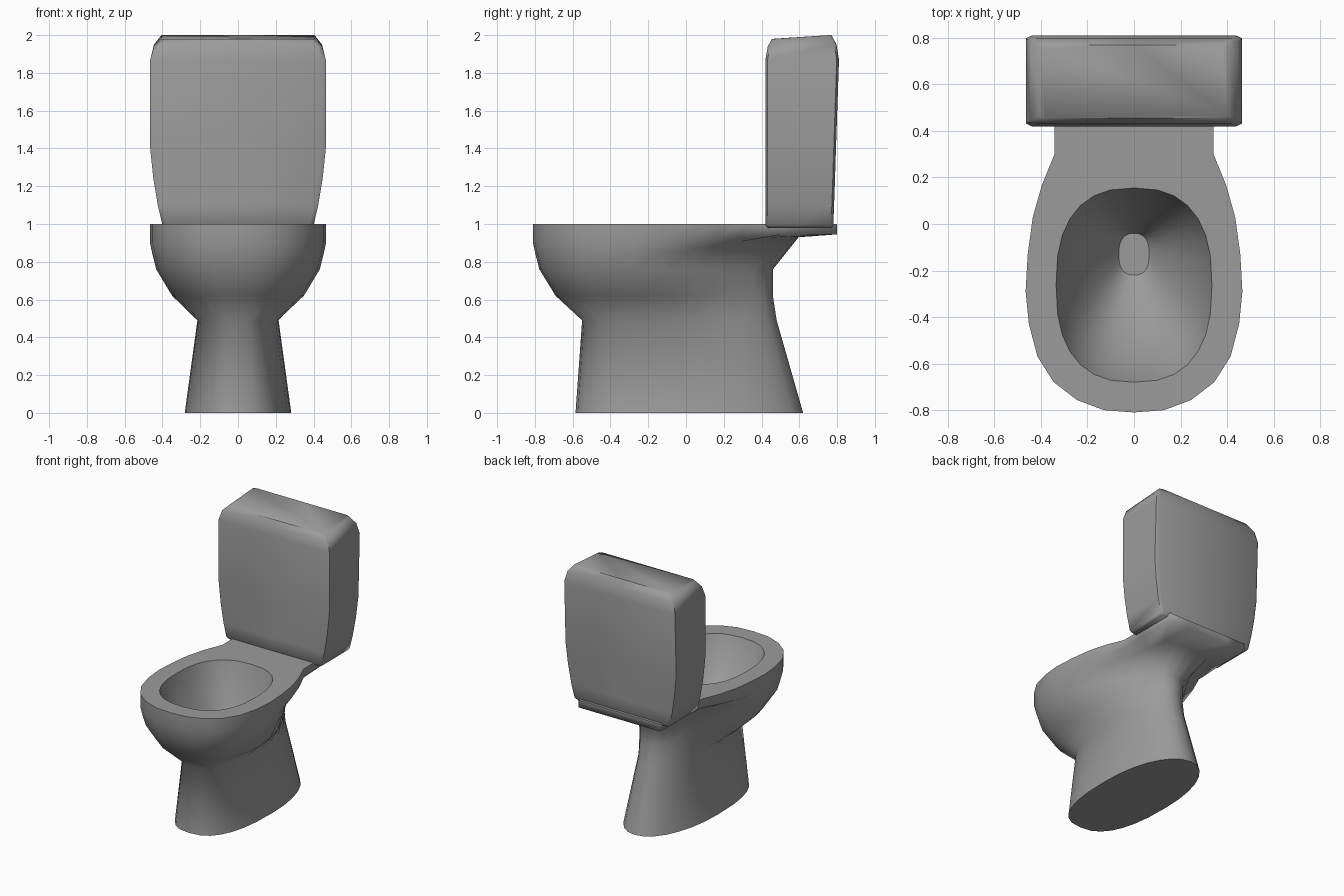
import bpy, bmesh
from math import sin, cos, pi

if "Cube" in bpy.data.objects:
    bpy.data.objects.remove(bpy.data.objects["Cube"])

N = 14  # segments along half an outline, front centre to back centre
grey = bpy.data.materials.new("dark_grey")
grey.diffuse_color = (.33, .33, .33, 1)
grey.use_nodes = True
grey.node_tree.nodes["Principled BSDF"].inputs["Base Color"].default_value = grey.diffuse_color


def mirror_ring(half):
    """Close a half outline whose ends lie on x = 0."""
    return half + [(-x, y, z) for x, y, z in half[-2:0:-1]]


def oval(z, w, y0, y1, p=0.9, p_back=None):
    cy, ry = (y0 + y1) / 2, (y1 - y0) / 2
    half = []
    for i in range(N + 1):
        s, c = abs(sin(pi * i / N)), cos(pi * i / N)
        q = p if c > 0 or p_back is None else p_back
        x = 0 if i in (0, N) else w * s ** q
        y = cy - ry * (1 if c > 0 else -1) * abs(c) ** q
        half.append((x, y, z))
    return half


def loft(name, rings, angle=180, sharp=()):
    """Skin the rings; edges are sharp on the listed rings or above the angle."""
    bm = bmesh.new()
    vs = [[bm.verts.new(p) for p in r] for r in rings]
    n = len(vs[0])
    for a, b in zip(vs, vs[1:]):
        for i in range(n):
            j = (i + 1) % n
            bm.faces.new((a[i], a[j], b[j], b[i]))
    bm.faces.new(vs[0][::-1])
    bm.faces.new(vs[-1])
    bmesh.ops.recalc_face_normals(bm, faces=bm.faces)
    for f in bm.faces:
        f.smooth = True
    for e in bm.edges:
        e.smooth = e.calc_face_angle() < angle * pi / 180
    for k in sharp:
        for i in range(n):
            bm.edges.get((vs[k][i], vs[k][(i + 1) % n])).smooth = False
    me = bpy.data.meshes.new(name)
    bm.to_mesh(me)
    bm.free()
    me.materials.append(grey)
    ob = bpy.data.objects.new(name, me)
    bpy.context.collection.objects.link(ob)
    return ob


# Bowl, rear shelf and pedestal: half outline of the rim
rim = [(0, -.81), (.13, -.80), (.245, -.757), (.345, -.68), (.415, -.57),
       (.452, -.43), (.466, -.29), (.457, -.13), (.435, .03), (.395, .17),
       (.342, .3), (.342, .5), (.342, .8), (.17, .8), (0, .8)]
neck = oval(.49, .215, -.55, .46, .8, .95)


def blend(zf, zb, af, ab):
    """Blend neck into rim, with separate height and amount at front and back."""
    half = []
    for (nx, ny, _), (rx, ry) in zip(neck, rim):
        t = min(1, max(0, (ry + .3) / .9))
        s = t * t * (3 - 2 * t)
        a = af + (ab - af) * s
        half.append((nx + (rx - nx) * a, ny + (ry - ny) * a, zf + (zb - zf) * s))
    return half


halves = [oval(0, .282, -.585, .62, .78, .95), oval(.49, .215, -.55, .48, .8, .95)]
halves += [blend(*r) for r in [(.62, .62, .54, 0), (.76, .76, .87, 0),
                               (.84, .93, .95, .4), (.90, .945, 1, 1),
                               (1, 1, 1, 1)]]
# Inside of the bowl down to the drain
halves += [oval(1, .335, -.68, .155, .8), oval(.8, .285, -.60, .10, .8),
           oval(.62, .17, -.42, .02, .8), oval(.47, .065, -.22, -.04, .8)]
loft("bowl_and_pedestal", [mirror_ring(h) for h in halves], sharp=(0, 6, 7, 10))


# Cistern: chamfered rectangular sections
def section(zf, zb, w, yf, yb, cx=.025, cy=.012):
    half = [(0, yf, zf), (w - cx, yf, zf), (w, yf + cy, zf),
            (w, yb - cy, zb), (w - cx, yb, zb), (0, yb, zb)]
    return mirror_ring(half)


tank = [(.98, .98, .39, .435, .77), (.995, .995, .40, .42, .78),
        (1.1, 1.1, .425, .42, .784), (1.24, 1.24, .448, .42, .789),
        (1.4, 1.4, .465, .42, .794), (1.87, 1.87, .465, .42, .81),
        (1.94, 1.95, .445, .433, .797), (1.98, 2.0, .405, .455, .77)]
loft("cistern", [section(*s) for s in tank], angle=55)
